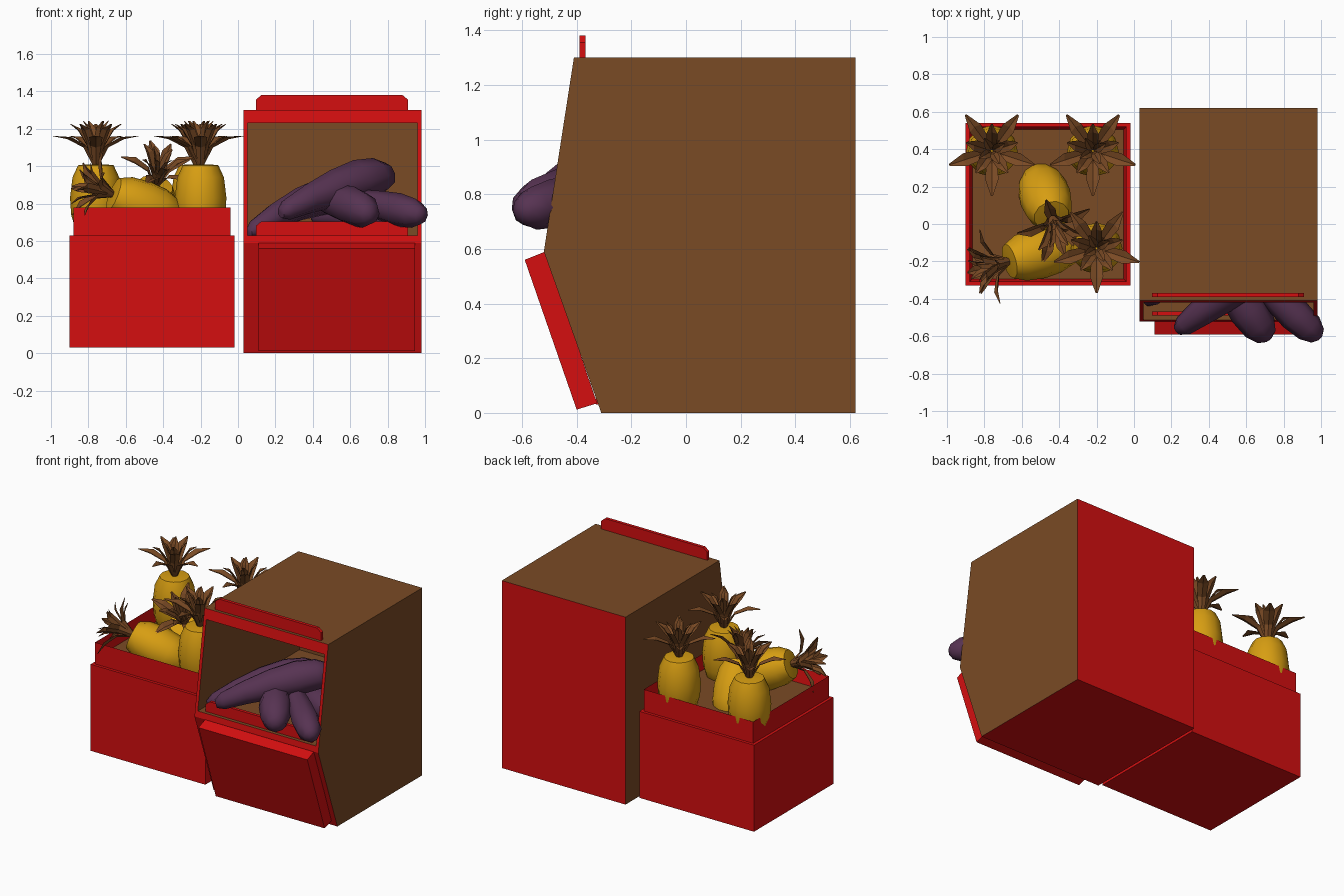
import bpy, bmesh, math
from mathutils import Vector, Matrix

if "Cube" in bpy.data.objects:
    bpy.data.objects.remove(bpy.data.objects["Cube"])


def material(name, rgb):
    m = bpy.data.materials.new(name)
    m.diffuse_color = (*rgb, 1)
    m.use_nodes = True
    m.node_tree.nodes["Principled BSDF"].inputs["Base Color"].default_value = m.diffuse_color
    return m


RED = material("red", (0.66, 0.0045, 0.005))
BROWN = material("brown", (0.195, 0.069, 0.018))
YELLOW = material("golden_yellow", (0.68, 0.34, 0.006))
PURPLE = material("aubergine_purple", (0.095, 0.033, 0.085))


def finish(name, bm, mats, smooth=None, normals=True):
    if normals:
        bmesh.ops.recalc_face_normals(bm, faces=bm.faces)
    me = bpy.data.meshes.new(name)
    bm.to_mesh(me)
    bm.free()
    for m in mats:
        me.materials.append(m)
    ob = bpy.data.objects.new(name, me)
    bpy.context.collection.objects.link(ob)
    if smooth:
        bpy.ops.object.select_all(action='DESELECT')
        ob.select_set(True)
        bpy.context.view_layer.objects.active = ob
        bpy.ops.object.shade_smooth_by_angle(angle=math.radians(smooth))
    return ob


def prism(pts, offset):
    """Extrude a 3D outline along a vector."""
    bm = bmesh.new()
    f = bm.faces.new([bm.verts.new(p) for p in pts])
    r = bmesh.ops.extrude_face_region(bm, geom=[f])
    bmesh.ops.translate(bm, vec=offset, verts=[v for v in r["geom"] if isinstance(v, bmesh.types.BMVert)])
    bmesh.ops.recalc_face_normals(bm, faces=bm.faces)
    bm.normal_update()
    return bm


def block(x0, x1, y0, y1, z0, z1):
    return prism([(x0, y0, z0), (x1, y0, z0), (x1, y1, z0), (x0, y1, z0)], (0, 0, z1 - z0))


def axis_frame(origin, direction):
    q = Vector(direction).to_track_quat('Z', 'Y')
    return Matrix.Translation(origin) @ q.to_matrix().to_4x4()


def lathe(rings, sides, mat, bend=lambda z: Vector((0, 0, 0))):
    """Closed round body from (radius, height) rings."""
    bm = bmesh.new()
    loops = []
    for r, z in rings:
        loops.append([bm.verts.new(mat @ Vector((r * math.cos(a), r * math.sin(a), z)) + bend(z))
                      for a in (2 * math.pi * i / sides for i in range(sides))])
    for a, b in zip(loops, loops[1:]):
        for i in range(sides):
            j = (i + 1) % sides
            bm.faces.new((a[i], a[j], b[j], b[i]))
    bm.faces.new(loops[0])
    bm.faces.new(loops[-1])
    return bm


# Low crate: outer box, and a raised liner with a sunken brown floor
bm = block(-0.90, -0.02, -0.33, 0.54, 0.03, 0.63)
finish("crate_body", bm, [RED])
bm = block(-0.88, -0.04, -0.31, 0.52, 0.62, 0.78)
top = max(bm.faces, key=lambda f: f.calc_center_median().z)
bmesh.ops.inset_region(bm, faces=[top], thickness=0.022)
bmesh.ops.translate(bm, vec=(0, 0, -0.10), verts=top.verts[:])
top.material_index = 1
finish("crate_liner", bm, [RED, BROWN], normals=False)

# Tall display bin: side profile pushed across, then a deep opening in the upper front
side = [(0.62, 0), (0.62, 1.30), (-0.41, 1.30), (-0.52, 0.59), (-0.31, 0)]
bm = prism([(0.03, y, z) for y, z in side], (0.95, 0, 0))
for f in bm.faces:
    f.material_index = int(abs(f.normal.x) > 0.9 or f.normal.z > 0.9)
front = min((f for f in bm.faces if f.calc_center_median().z > 0.7), key=lambda f: f.normal.y)
bmesh.ops.inset_region(bm, faces=[front], thickness=0.03)
for v in front.verts:
    v.co.z = 1.23 if v.co.z > 0.9 else 0.63
    v.co.y = -0.52 + (v.co.z - 0.59) * 0.11 / 0.71
old = set(bm.faces) - {front}
inner = bmesh.ops.extrude_face_region(bm, geom=[front])["geom"]
for v in inner:
    if isinstance(v, bmesh.types.BMVert):
        v.co.y = 0.60
if front.is_valid:
    bm.faces.remove(front)
for f in bm.faces:
    if f not in old:
        f.material_index = 1
finish("display_bin", bm, [RED, BROWN])

# Sloping front panel
finish("front_panel", prism([(0.11, -0.59, 0.56), (0.11, -0.515, 0.59), (0.11, -0.325, 0.035),
                             (0.11, -0.40, 0.012)], (0.835, 0, 0)), [RED])

# Header board on top and retaining lip in the opening, both with clipped corners
for name, y, z, h in (("header_board", -0.39, 1.30, 0.08), ("retaining_lip", -0.49, 0.63, 0.075)):
    outline = [(0.095, z), (0.91, z), (0.91, z + h - 0.025), (0.88, z + h), (0.125, z + h), (0.095, z + h - 0.025)]
    finish(name, prism([(x, y, zz) for x, zz in outline], (0, 0.022, 0)), [RED])

# Pineapples: crown base point, axis, crown scale
BODY = [(0.06, -0.39), (0.105, -0.36), (0.132, -0.27), (0.138, -0.18), (0.125, -0.07), (0.095, -0.005), (0.05, 0.0)]
# leaf rows: count, start angle, (reach, height, half width) stations
LEAVES = [
    (5, 18, [(0.015, -0.01, 0.015), (0.07, 0.09, 0.028), (0.16, 0.135, 0.036), (0.24, 0.15, 0.006)]),
    (5, 54, [(0.015, -0.01, 0.015), (0.05, 0.10, 0.028), (0.10, 0.18, 0.030), (0.145, 0.215, 0.005)]),
    (4, 30, [(0.005, -0.01, 0.012), (0.02, 0.11, 0.024), (0.05, 0.19, 0.022), (0.08, 0.232, 0.004)]),
]


def pineapple(n, base, axis, size=1.0):
    m = axis_frame(base, axis)
    finish(f"pineapple_{n}", lathe(BODY, 12, m), [YELLOW], smooth=50)
    bm = bmesh.new()
    for count, start, stations in LEAVES:
        for k in range(count):
            turn = m @ Matrix.Rotation(math.radians(start + 360 * k / count), 4, 'Z') @ Matrix.Scale(size, 4)
            prev = None
            for r, z, w in stations:
                # edges lifted to give each leaf a crease
                row = [bm.verts.new(turn @ Vector(p)) for p in
                       ((r - w * 0.3, -w, z + w * 0.3), (r, 0, z), (r - w * 0.3, w, z + w * 0.3))]
                if prev:
                    for i in (0, 1):
                        bm.faces.new((prev[i], row[i], row[i + 1], prev[i + 1]))
                prev = row
    finish(f"pineapple_crown_{n}", bm, [BROWN], normals=False)


UP = (0, 0, 1)
for n, args in enumerate([
    ((-0.76, 0.39, 1.01), UP), ((-0.22, 0.39, 1.01), UP), ((-0.20, -0.13, 1.01), UP),
    ((-0.44, 0.04, 0.90), (0.15, -0.45, 0.65), 0.9),
    ((-0.67, -0.20, 0.85), (-0.8, -0.22, 0.32), 0.9),
], 1):
    pineapple(n, *args)

# Aubergines: stem end, fat end, largest radius, upward arch
SHAPE = [(0.25, 0.0), (0.5, 0.06), (0.68, 0.25), (0.88, 0.48), (1.0, 0.70), (0.88, 0.87), (0.55, 0.97), (0.2, 1.0)]


def aubergine(n, stem, fat, radius, arch):
    stem, d = Vector(stem), Vector(fat) - Vector(stem)
    length = d.length
    bm = lathe([(r * radius, t * length) for r, t in SHAPE], 8, axis_frame(stem, d),
               lambda z: Vector((0, 0, 4 * arch * (z / length) * (1 - z / length))))
    finish(f"aubergine_{n}", bm, [PURPLE], smooth=60)


for n, args in enumerate([
    ((0.23, -0.57, 0.75), (0.82, -0.12, 0.96), 0.115, 0.03),
    ((0.36, -0.10, 0.84), (0.72, -0.62, 0.74), 0.105, 0.02),
    ((0.55, -0.20, 0.84), (0.995, -0.61, 0.735), 0.09, 0.0),
    ((0.06, -0.42, 0.645), (0.62, 0.05, 0.86), 0.10, 0.05),
    ((0.40, 0.05, 0.73), (0.90, -0.25, 0.74), 0.10, 0.0),
], 1):
    aubergine(n, *args)
